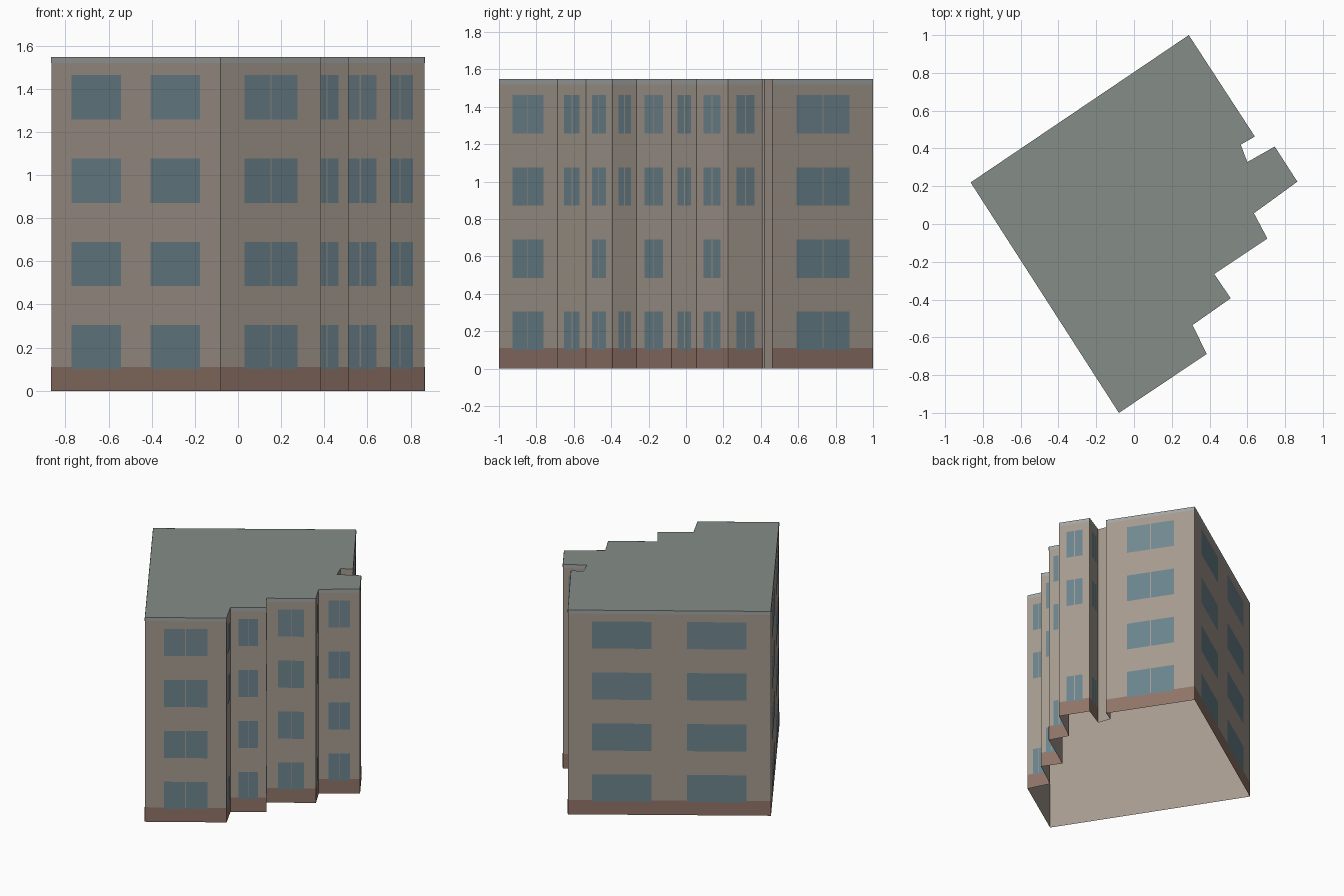
import bpy
import bmesh
from mathutils import Vector

if "Cube" in bpy.data.objects:
    bpy.data.objects.remove(bpy.data.objects["Cube"])

# Footprint corners, counter-clockwise from the front corner
PLAN = [Vector(p) for p in [
    (-0.08, -1.0), (0.385, -0.688), (0.31, -0.535), (0.512, -0.393),
    (0.425, -0.265), (0.706, -0.077), (0.635, 0.057), (0.865, 0.224),
    (0.745, 0.41), (0.60, 0.328), (0.565, 0.42), (0.64, 0.463),
    (0.29, 1.0), (-0.865, 0.22)]]
EDGES = list(zip(PLAN, PLAN[1:] + PLAN[:1]))
BASE_TOP, CAP_BOTTOM, TOP = 0.11, 1.52, 1.547
ROWS = [0.10, 0.485, 0.871, 1.258]
WIN_H = 0.205
SHORT = 0.12  # plain return walls are shorter than this


def material(name, rgb):
    m = bpy.data.materials.new(name)
    m.diffuse_color = (*rgb, 1)
    m.use_nodes = True
    m.node_tree.nodes["Principled BSDF"].inputs["Base Color"].default_value = m.diffuse_color
    return m


STONE = material("stone", (0.376, 0.325, 0.275))
BRICK = material("brick", (0.275, 0.174, 0.138))
CORNICE = material("cornice", (0.36, 0.38, 0.37))
SLATE = material("slate", (0.235, 0.27, 0.25))
GLASS = material("glass", (0.147, 0.23, 0.265))
PALE_GLASS = material("pale_glass", (0.168, 0.245, 0.285))


def finish(bm, name, *mats):
    mesh = bpy.data.meshes.new(name)
    bm.to_mesh(mesh)
    bm.free()
    for m in mats:
        mesh.materials.append(m)
    obj = bpy.data.objects.new(name, mesh)
    bpy.context.collection.objects.link(obj)
    return obj


def panel(bm, a, b, t0, t1, z0, z1, offset, slot=0):
    """Flat rectangle on the wall a-b, from fraction t0 to t1."""
    d = b - a
    out = Vector((d.y, -d.x)).normalized() * offset
    p, q = a + d * t0 + out, a + d * t1 + out
    f = bm.faces.new([bm.verts.new(c) for c in (
        (p.x, p.y, z0), (q.x, q.y, z0), (q.x, q.y, z1), (p.x, p.y, z1))])
    f.material_index = slot


# Shell: full-height walls open underneath, closed by a flat roof
bm = bmesh.new()
for a, b in EDGES:
    panel(bm, a, b, 0, 1, 0, TOP, 0)
bmesh.ops.remove_doubles(bm, verts=bm.verts, dist=1e-5)
finish(bm, "walls", STONE)

bm = bmesh.new()
bm.faces.new([bm.verts.new((p.x, p.y, TOP)) for p in PLAN])
finish(bm, "roof", SLATE)

# Facing strips along the foot and head of the main walls
for name, z0, z1, mat in (("plinth", 0, BASE_TOP, BRICK),
                          ("cornice", CAP_BOTTOM, TOP, CORNICE)):
    bm = bmesh.new()
    for a, b in EDGES:
        if (b - a).length > SHORT:
            panel(bm, a, b, 0, 1, z0, z1, 0.001)
    finish(bm, name, mat)

# Window panes on every wall wide enough for them
bm = bmesh.new()
for a, b in EDGES:
    length = (b - a).length
    if length < SHORT:
        continue
    for row, z in enumerate(ROWS):
        if length > 1:
            # long walls: two wide single windows per storey
            spans = [(0.12, 0.413, row == 2), (0.587, 0.88, row == 3)]
        elif length > 0.23 or row != 1:
            # stepped walls: one double window, none on the narrow second storey
            gap = 0.003 / length
            pale = row == 3 and length > 0.26
            spans = [(0.235, 0.5 - gap, pale), (0.5 + gap, 0.765, pale)]
        else:
            spans = []
        for t0, t1, pale in spans:
            panel(bm, a, b, t0, t1, z, z + WIN_H, 0.002, int(pale))
finish(bm, "windows", GLASS, PALE_GLASS)
